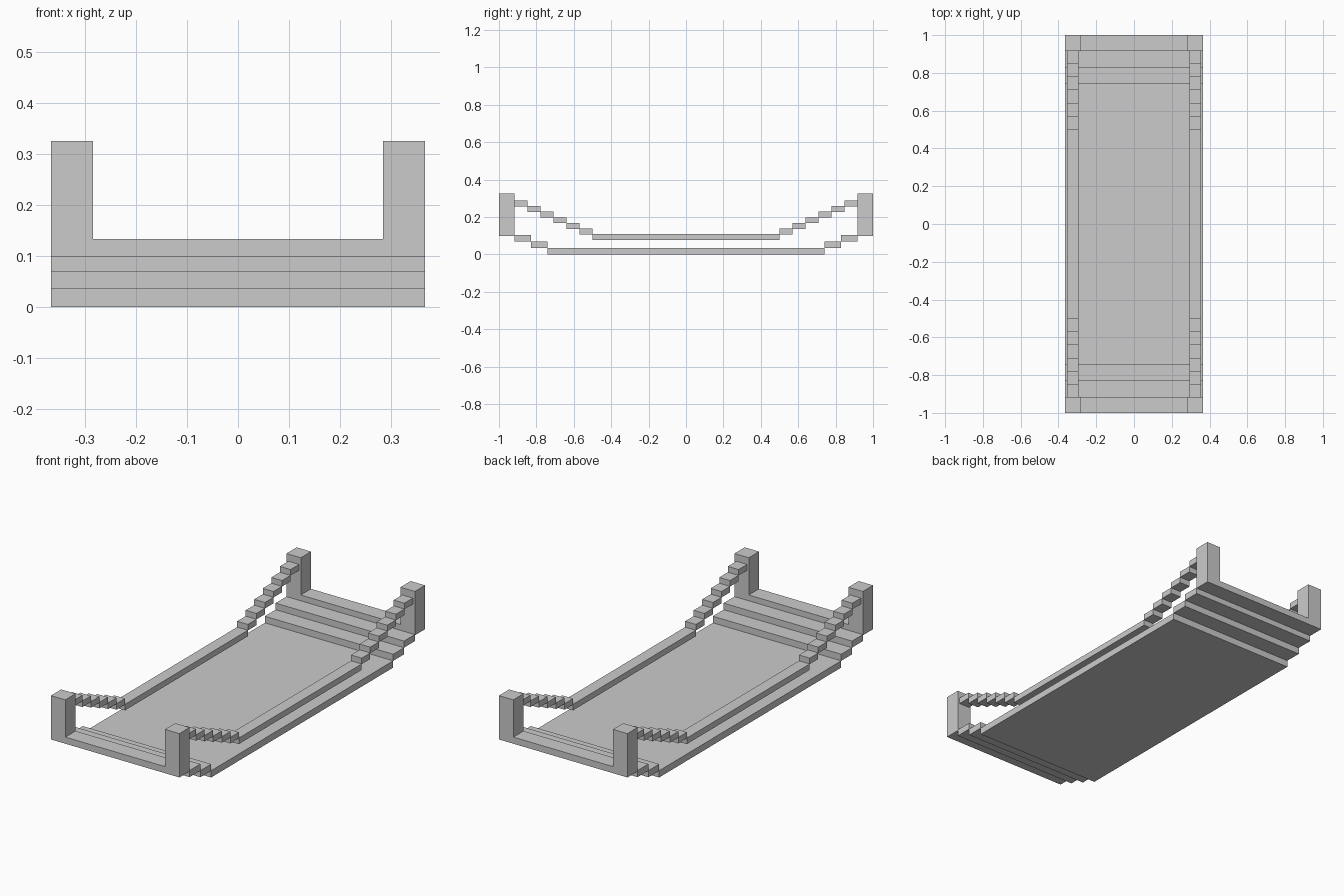
import bpy

if "Cube" in bpy.data.objects:
    bpy.data.objects.remove(bpy.data.objects["Cube"])

HALF_W = 0.366    # half width of the deck
PLANK_T = 0.034   # plank thickness and rise per plank
POST_W = 0.082
RAIL_T = 0.03     # rail thickness and rise per step
RAIL_X0, RAIL_X1 = 0.294, 0.355


def box(name, x, y, z):
    """Box from (min, max) pairs on each axis."""
    bpy.ops.mesh.primitive_cube_add(
        size=1, location=[(a + b) / 2 for a, b in (x, y, z)])
    ob = bpy.context.object
    ob.name = name
    ob.scale = [abs(b - a) for a, b in (x, y, z)]
    bpy.ops.object.transform_apply(location=True, rotation=False, scale=True)
    return ob


# Flat middle of the bridge deck
box("deck", (-HALF_W, HALF_W), (-0.741, 0.741), (0, 0.035))

for end, sy in (("front", -1), ("back", 1)):
    # Two stepped planks rising to each end
    for i in range(2):
        y0 = 0.741 + i * 0.088
        z0 = 0.035 + i * PLANK_T
        box(f"{end}_step_plank", (-HALF_W, HALF_W),
            (sy * y0, sy * (y0 + 0.088)), (z0, z0 + PLANK_T))

    # End plank between the posts
    inner = HALF_W - POST_W
    box(f"{end}_end_plank", (-inner, inner), (sy * 0.917, sy), (0.099, 0.133))

for side, sx in (("left", -1), ("right", 1)):
    rail_x = (sx * RAIL_X0, sx * RAIL_X1)

    # Level middle of the hand rail
    box(f"{side}_rail", rail_x, (-0.5, 0.5), (0.077, 0.108))

    for end, sy in (("front", -1), ("back", 1)):
        # Corner post
        box(f"{end}_{side}_post", (sx * (HALF_W - POST_W), sx * HALF_W),
            (sy * 0.917, sy), (0.099, 0.325))

        # Rail blocks stepping up to the post
        for i in range(6):
            y0 = 0.5 + i * 0.0695
            z0 = 0.107 + i * RAIL_T
            box(f"{end}_{side}_rail_step", rail_x,
                (sy * y0, sy * (y0 + 0.0695)), (z0, z0 + RAIL_T + 0.001))
